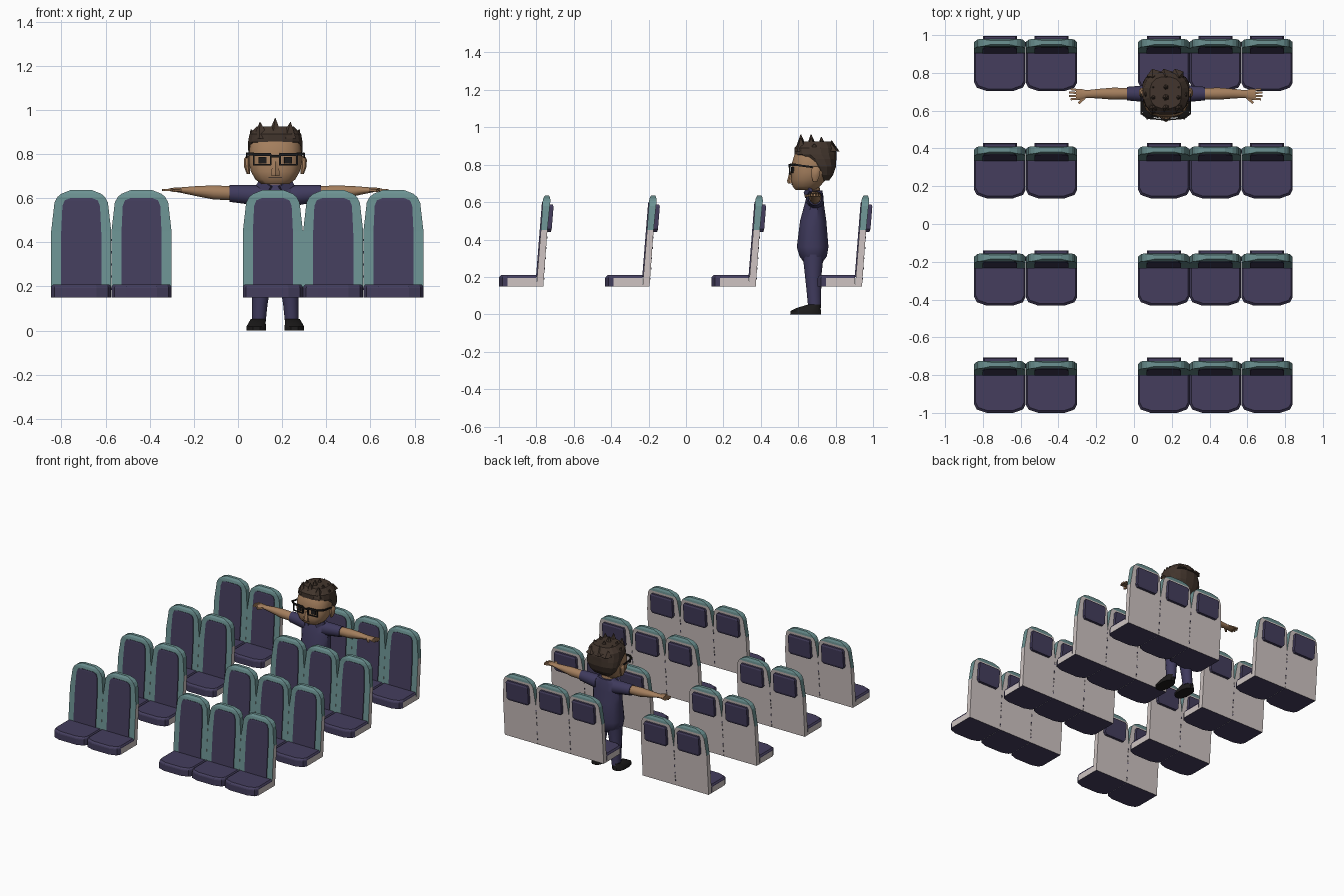
import bpy, bmesh, math
from mathutils import Matrix, Vector

cube = bpy.data.objects.get("Cube")
if cube:
    bpy.data.objects.remove(cube)


def material(name, rgb):
    m = bpy.data.materials.new(name)
    m.use_nodes = True
    m.diffuse_color = (*rgb, 1)
    m.node_tree.nodes["Principled BSDF"].inputs["Base Color"].default_value = (*rgb, 1)
    return m


PURPLE = material("purple fabric", (.058, .048, .11))
TEAL = material("teal fabric", (.15, .29, .29))
WHITE = material("pale plastic", (.62, .55, .54))
NAVY = material("navy clothes", (.05, .043, .11))
SKIN = material("skin", (.37, .21, .11))
HAIR = material("brown hair", (.055, .036, .026))
BLACK = material("black", (.012, .011, .011))


def finish(bm, name, mats, rule=None):
    bmesh.ops.recalc_face_normals(bm, faces=bm.faces)
    if rule:
        for f in bm.faces:
            f.material_index = rule(f.normal, f.calc_center_median())
    mesh = bpy.data.meshes.new(name)
    bm.to_mesh(mesh)
    bm.free()
    for m in mats:
        mesh.materials.append(m)
    return mesh


def place(mesh, name, loc=(0, 0, 0)):
    ob = bpy.data.objects.new(name, mesh)
    ob.location = loc
    bpy.context.collection.objects.link(ob)
    return ob


def skin_rings(rings):
    """Join closed rings of points and cap both ends."""
    bm = bmesh.new()
    loops = [[bm.verts.new(p) for p in ring] for ring in rings]
    n = len(loops[0])
    for a, b in zip(loops, loops[1:]):
        for i in range(n):
            j = (i + 1) % n
            bm.faces.new((a[i], a[j], b[j], b[i]))
    bm.faces.new(loops[0])
    bm.faces.new(loops[-1])
    return bm


def slab(name, levels, mats, rule=None):
    """Upright slab from levels of height, half width, front y, back y."""
    rings = [[(-w, f, z), (w, f, z), (w, b, z), (-w, b, z)] for z, w, f, b in levels]
    return finish(skin_rings(rings), name, mats, rule)


def loft(name, rings, mat, axis="z", n=12, square=1, smooth=True):
    """Rounded body: rings of position, two centre values and two radii."""
    def pt(r, k):
        t, a, b, ra, rb = r
        ang = math.tau * (k + .5) / n
        c, s = math.cos(ang), math.sin(ang)
        u = a + ra * math.copysign(abs(c) ** square, c)
        v = b + rb * math.copysign(abs(s) ** square, s)
        return (u, v, t) if axis == "z" else (t, u, v)
    bm = skin_rings([[pt(r, k) for k in range(n)] for r in rings])
    ob = place(finish(bm, name, [mat]), name)
    if smooth:
        bpy.ops.object.select_all(action="DESELECT")
        ob.select_set(True)
        bpy.context.view_layer.objects.active = ob
        bpy.ops.object.shade_smooth_by_angle(angle=math.radians(40))
    return ob


def bar(name, a, b, w, h, mat):
    """Straight box between two points, w across and h high."""
    a, b = Vector(a), Vector(b)
    bm = bmesh.new()
    bmesh.ops.create_cube(bm, size=1)
    turn = (b - a).to_track_quat("X", "Z").to_matrix().to_4x4()
    bm.transform(Matrix.Translation((a + b) / 2) @ turn @ Matrix.Diagonal(((b - a).length, w, h, 1)))
    return place(finish(bm, name, [mat]), name)


# Seat meshes, shared by every seat; local y = 0 is the cushion's front
def shell_colour(n, c):
    if n.y < -.4 or n.z > .4:
        return 1
    if n.z < -.5:
        return 2
    if abs(n.x) > .5:
        return 1 if c.z > .45 else 0
    return 1 if c.z > .6 else 0


shell = slab("seat_shell", [
    (.15, .136, .2, .237), (.45, .136, .224, .259), (.58, .121, .233, .272),
    (.605, .108, .234, .275), (.62, .09, .237, .274), (.636, .05, .246, .268),
], [WHITE, TEAL, PURPLE], shell_colour)
panel = slab("backrest_panel", [
    (.2, .091, .198, .22), (.44, .091, .217, .24), (.565, .085, .227, .25),
    (.59, .075, .229, .25), (.6, .05, .231, .25)], [PURPLE])
pocket = slab("back_pocket", [
    (.44, .078, .25, .277), (.455, .09, .25, .282),
    (.575, .09, .26, .292), (.587, .082, .26, .288)], [PURPLE])

half = [(.136, .2), (.136, .045), (.122, .018), (.07, 0)]
plan = half + [(-x, y) for x, y in reversed(half)]
cushion_rings = [[(x * k, .2 + (y - .2) * k, z) for x, y in plan]
                 for z, k in ((.15, 1), (.193, 1), (.2, .99), (.209, .94))]
cushion = finish(skin_rings(cushion_rings), "seat_cushion", [PURPLE, WHITE],
                 lambda n, c: int(abs(n.x) > .95 and c.z < .19))

bm = bmesh.new()
for i in range(5):
    z = .19 + i * .055
    y = .237 + (z - .15) * .073
    bmesh.ops.create_cube(bm, size=1, matrix=Matrix.Translation((.136, y, z))
                          @ Matrix.Diagonal((.006, .006, .01, 1)))
seam = finish(bm, "seam_clips", [PURPLE])

# Four rows: a pair on one side of the aisle, three on the other
for row in range(4):
    y = -1 + row * .568
    for x, has_seam in ((-.71, 1), (-.437, 0), (.158, 1), (.431, 1), (.704, 0)):
        for mesh in (shell, panel, pocket, cushion):
            place(mesh, mesh.name, (x, y, 0))
        if has_seam:
            place(seam, "seam_clips", (x, y, 0))

# Standing figure: torso, neck and head
CX = .169
loft("torso", [(.27, CX, .68, .075, .045), (.31, CX, .68, .108, .075),
               (.36, CX, .677, .115, .087), (.5, CX, .68, .108, .072),
               (.58, CX, .685, .112, .055), (.635, CX, .69, .105, .045),
               (.662, CX, .692, .06, .038)], NAVY, square=.8)
loft("neck", [(.63, CX, .69, .045, .03), (.69, CX, .685, .045, .03)], SKIN)
loft("head", [(.665, CX, .64, .065, .055), (.685, CX, .643, .092, .075),
              (.72, CX, .655, .112, .094), (.76, CX, .665, .122, .103),
              (.81, CX, .67, .12, .105), (.86, CX, .685, .114, .105),
              (.9, CX, .69, .08, .08)], SKIN, n=16, square=.8)
loft("nose", [(.7, CX, .565, .021, .02), (.715, CX, .562, .023, .022),
              (.765, CX, .568, .011, .012)], SKIN, n=6)
bar("mouth", (CX - .03, .568, .694), (CX + .03, .568, .694), .008, .005, HAIR)

# Hair cap with spiky tufts
loft("hair", [(.715, CX, .745, .07, .02), (.745, CX, .742, .1, .045),
              (.79, CX, .735, .122, .068), (.83, CX, .715, .126, .09),
              (.855, CX, .693, .125, .114), (.89, CX, .69, .119, .112),
              (.925, CX, .695, .085, .085)], HAIR, n=16, square=.8, smooth=False)
for i in range(3):
    for j in range(4):
        dx, dy = (i - 1) * .06, (j - 1.3) * .055
        tip = .962 - abs(dx) * .3 - max(0, dy) * .35
        loft("hair_tuft", [(.87, CX + dx, .69 + dy, .042, .04),
                           (tip, CX + dx * 1.15, .685 + dy, .002, .002)],
             HAIR, n=5, smooth=False)
for s in (-1, 1):
    loft("side_tuft", [(.86, CX + s * .085, .69, .036, .06),
                       (.912, CX + s * .11, .685, .002, .002)], HAIR, n=5, smooth=False)

# Glasses bridge
bar("glasses_bridge", (CX - .025, .553, .79), (CX + .025, .553, .79), .008, .01, BLACK)

# Everything paired left and right
for s, side in ((1, "left"), (-1, "right")):
    def X(d):
        return CX + s * d

    # Face details
    loft(side + "_ear", [(.71, X(.122), .69, .008, .012), (.74, X(.128), .692, .014, .024),
                         (.775, X(.13), .695, .014, .026), (.79, X(.126), .692, .008, .015)],
         SKIN, n=8)
    bar(side + "_eye", (X(.04), .566, .772), (X(.075), .572, .772), .009, .03, BLACK)
    for z, h in ((.798, .014), (.751, .006)):
        bar(side + "_rim", (X(.02), .553, z), (X(.1), .56, z), .008, h, BLACK)
    for d in (.021, .098):
        bar(side + "_rim_side", (X(d), .556, .75), (X(d), .556, .8), .008, .008, BLACK)
    bar(side + "_rim_corner", (X(.098), .56, .8), (X(.13), .585, .8), .008, .014, BLACK)
    bar(side + "_temple", (X(.13), .58, .8), (X(.13), .69, .785), .007, .01, BLACK)

    # Collar, sleeve and arm
    bar(side + "_collar", (X(.025), .642, .638), (X(.075), .665, .672), .02, .035, NAVY)
    loft(side + "_sleeve", [(X(.07), .69, .61, .048, .05), (X(.14), .69, .617, .043, .044),
                            (X(.207), .69, .621, .037, .039)], NAVY, axis="x")
    loft(side + "_arm", [(X(.19), .69, .622, .031, .033), (X(.28), .69, .626, .033, .033),
                         (X(.36), .69, .632, .026, .023), (X(.42), .688, .636, .021, .014),
                         (X(.445), .686, .638, .029, .011), (X(.475), .686, .638, .031, .008)],
         SKIN, axis="x")
    for k in range(4):
        reach = .516 - .008 * abs(k - 1.5)
        bar(side + "_finger", (X(.465), .664 + k * .015, .638),
            (X(reach), .66 + k * .018, .637), .011, .01, SKIN)
    bar(side + "_thumb", (X(.43), .668, .637), (X(.462), .64, .634), .013, .012, SKIN)

    # Legs and shoes
    loft(side + "_leg", [(.035, X(.075), .688, .032, .036), (.12, X(.07), .684, .036, .04),
                         (.22, X(.062), .68, .045, .047), (.32, X(.055), .68, .054, .058)], NAVY)
    loft(side + "_shoe", [(0, X(.086), .64, .046, .085), (.018, X(.086), .64, .046, .084),
                          (.034, X(.083), .655, .04, .066), (.052, X(.078), .686, .034, .036)],
         BLACK, square=.8)
